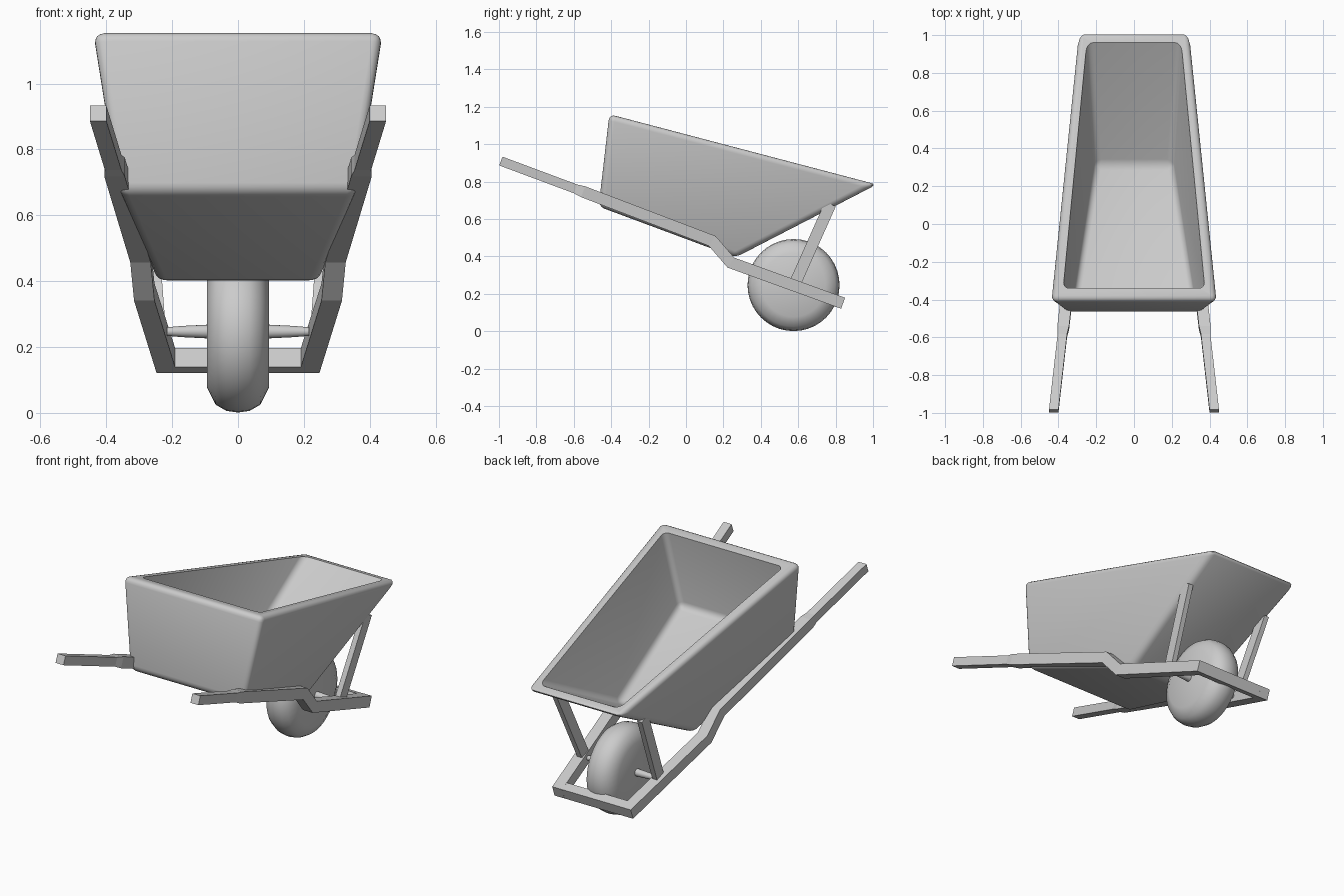
import bpy, bmesh, math
from mathutils import Vector

cube = bpy.data.objects.get("Cube")
if cube:
    bpy.data.objects.remove(cube, do_unlink=True)

grey = bpy.data.materials.new("plain_grey")
grey.use_nodes = True
colour = (0.6, 0.6, 0.6, 1)
grey.diffuse_color = colour
grey.node_tree.nodes["Principled BSDF"].inputs["Base Color"].default_value = colour


def finish(name, bm, smooth=None):
    """Turn a bmesh into a named grey object."""
    bmesh.ops.recalc_face_normals(bm, faces=bm.faces)
    mesh = bpy.data.meshes.new(name)
    bm.to_mesh(mesh)
    bm.free()
    mesh.materials.append(grey)
    obj = bpy.data.objects.new(name, mesh)
    bpy.context.collection.objects.link(obj)
    if smooth:
        bpy.ops.object.select_all(action='DESELECT')
        obj.select_set(True)
        bpy.context.view_layer.objects.active = obj
        bpy.ops.object.shade_smooth_by_angle(angle=math.radians(smooth))
    return obj


def loft(name, rings):
    """Skin a row of four-sided rings and cap both ends."""
    bm = bmesh.new()
    rows = [[bm.verts.new(p) for p in ring] for ring in rings]
    for a, b in zip(rows, rows[1:]):
        for i in range(4):
            j = (i + 1) % 4
            bm.faces.new((a[i], a[j], b[j], b[i]))
    bm.faces.new(rows[0])
    bm.faces.new(rows[-1])
    return finish(name, bm)


def lathe(name, profile, steps, centre, smooth):
    """Spin an (x, radius) profile around the x axis."""
    bm = bmesh.new()
    verts = [bm.verts.new((x, 0, r)) for x, r in profile]
    edges = [bm.edges.new(pair) for pair in zip(verts, verts[1:])]
    bmesh.ops.spin(bm, geom=verts + edges, axis=(1, 0, 0), cent=(0, 0, 0),
                   angle=math.tau, steps=steps)
    bmesh.ops.remove_doubles(bm, verts=bm.verts, dist=0.0005)
    finish(name, bm, smooth).location = centre


# Tray: an open tapered shell with soft edges, given as (half width, y, z)
def ring(bm, back, front):
    return [bm.verts.new((s * w, y, z)) for s, (w, y, z) in
            ((-1, back), (1, back), (1, front), (-1, front))]


bm = bmesh.new()
loops = [ring(bm, (0.365, -0.467, 0.667), (0.245, 0.265, 0.395)),
         ring(bm, (0.442, -0.41, 1.16), (0.297, 1.02, 0.785)),
         ring(bm, (0.375, -0.34, 1.142), (0.25, 0.96, 0.80)),
         ring(bm, (0.32, -0.405, 0.71), (0.205, 0.315, 0.46))]
for a, b in zip(loops, loops[1:]):
    for i in range(4):
        j = (i + 1) % 4
        bm.faces.new((a[i], a[j], b[j], b[i]))
bm.faces.new(loops[0])
bm.faces.new(loops[-1])
inner_rim = set(loops[2])
rim_faces = set(loops[1]) | inner_rim
soft = [e for e in bm.edges
        if not (set(e.verts) <= rim_faces and inner_rim & set(e.verts))]
bmesh.ops.bevel(bm, geom=soft, offset=0.032, offset_type='OFFSET',
                segments=4, profile=0.5, affect='EDGES')
finish("tray", bm, 40)


# Side beams: handle, shoulder, straight run, dropped front arm
def beam_x(y):
    return 0.312 - 0.114 * y


path = [(-0.99, 0.91, 0.025), (-0.59, 0.761, 0.025), (-0.55, 0.746, 0.031),
        (0.14, 0.483, 0.031), (0.24, 0.367, 0.031), (0.84, 0.15, 0.031)]
points = [Vector(p[:2]) for p in path]
for side, label in ((1, "left"), (-1, "right")):
    rings = []
    for i, (y, z, half) in enumerate(path):
        before = (points[i] - points[max(i - 1, 0)]).normalized()
        after = (points[min(i + 1, len(path) - 1)] - points[i]).normalized()
        along = (before + after).normalized()
        # lengthen mitred joints so the bar keeps its thickness
        scale = half / max(along.dot(before), along.dot(after))
        up = Vector((-along.y, along.x)) * scale
        x = beam_x(y)
        rings.append([(side * (x + k * half), y + m * up.x, z + m * up.y)
                      for k, m in ((-1, -1), (1, -1), (1, 1), (-1, 1))])
    loft(label + "_beam", rings)

    # Strut from the beam up to the underside of the tray nose
    loft(label + "_strut",
         [[(side * (x + k * 0.015), y + m * 0.029, z - m * 0.012)
           for k, m in ((-1, -1), (1, -1), (1, 1), (-1, 1))]
          for x, y, z in ((0.235, 0.58, 0.25), (0.268, 0.772, 0.68))])

# Front crossbar, tilted with the beams
slope = Vector((0.6, -0.217)).normalized()
lift = Vector((-slope.y, slope.x))
corners = [Vector((0.814, 0.159)) + slope * a * 0.027 + lift * b * 0.031
           for a, b in ((-1, -1), (1, -1), (1, 1), (-1, 1))]
loft("front_crossbar", [[(x, c.x, c.y) for c in corners] for x in (-0.2, 0.2)])

# Wheel: flat sides and a rounded tread
half_tread = [(0.094, 0), (0.094, 0.17), (0.068, 0.222), (0.035, 0.241)]
tread = half_tread + [(0, 0.246)] + [(-x, r) for x, r in reversed(half_tread)]
hub = (0, 0.575, 0.247)
lathe("wheel", tread, 40, hub, 70)

# Axle, tapering to both ends
half_axle = [(0.215, 0), (0.215, 0.013), (0.17, 0.017), (0.09, 0.021)]
lathe("axle", half_axle + [(-x, r) for x, r in reversed(half_axle)], 16, hub, 50)
